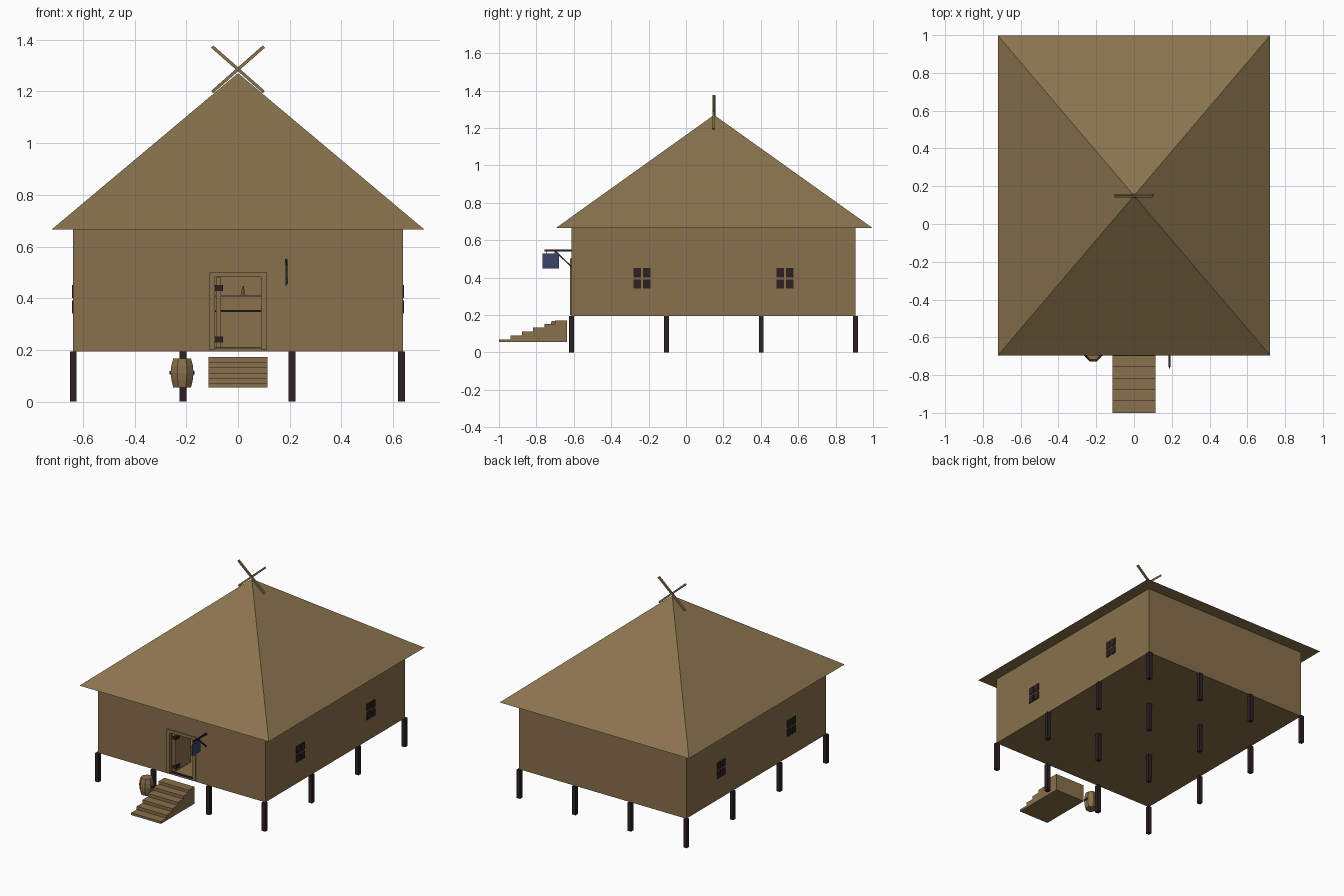
import bpy, bmesh, math
from mathutils import Vector

if "Cube" in bpy.data.objects:
    bpy.data.objects.remove(bpy.data.objects["Cube"])


def srgb(r, g, b):
    lin = lambda c: c / 12.92 if c <= 0.04045 else ((c + 0.055) / 1.055) ** 2.4
    return (lin(r / 255), lin(g / 255), lin(b / 255), 1)


def material(name, rgb):
    m = bpy.data.materials.new(name)
    m.diffuse_color = srgb(*rgb)
    m.use_nodes = True
    m.node_tree.nodes["Principled BSDF"].inputs["Base Color"].default_value = m.diffuse_color
    return m


WOOD = material("brown wood", (137, 112, 76))
THATCH = material("straw thatch", (138, 116, 78))
DARK = material("dark timber", (46, 33, 34))
IRON = material("black iron", (36, 36, 42))
BLUE = material("blue sign paint", (58, 70, 105))


def finish(name, bm, mat):
    bmesh.ops.recalc_face_normals(bm, faces=bm.faces)
    me = bpy.data.meshes.new(name)
    bm.to_mesh(me)
    bm.free()
    me.materials.append(mat)
    ob = bpy.data.objects.new(name, me)
    bpy.context.collection.objects.link(ob)
    return ob


def box(name, mat, x0, x1, y0, y1, z0, z1):
    bm = bmesh.new()
    bmesh.ops.create_cube(bm, size=1)
    for v in bm.verts:
        v.co = Vector(((x0 + x1) / 2 + v.co.x * (x1 - x0),
                       (y0 + y1) / 2 + v.co.y * (y1 - y0),
                       (z0 + z1) / 2 + v.co.z * (z1 - z0)))
    return finish(name, bm, mat)


def beam(name, mat, a, b, w):
    """Square bar from a to b."""
    a, b = Vector(a), Vector(b)
    bm = bmesh.new()
    bmesh.ops.create_cube(bm, size=1)
    rot = (b - a).to_track_quat('Z', 'X')
    for v in bm.verts:
        v.co = (a + b) / 2 + rot @ Vector((v.co.x * w, v.co.y * w, v.co.z * (b - a).length))
    return finish(name, bm, mat)


def prism(name, mat, pts, offset):
    """Extrude a flat outline by an offset."""
    bm = bmesh.new()
    f = bm.faces.new([bm.verts.new(p) for p in pts])
    ext = bmesh.ops.extrude_face_region(bm, geom=[f])
    bmesh.ops.translate(bm, vec=offset, verts=[v for v in ext["geom"] if isinstance(v, bmesh.types.BMVert)])
    return finish(name, bm, mat)


def lathe(name, mat, center, profile, sides):
    """Turned shape from (radius, height) pairs, with flat ends."""
    bm = bmesh.new()
    rings = []
    for r, z in profile:
        rings.append([bm.verts.new((center[0] + r * math.cos((i + 0.5) * math.tau / sides),
                                    center[1] + r * math.sin((i + 0.5) * math.tau / sides), z))
                      for i in range(sides)])
    for lo, hi in zip(rings, rings[1:]):
        for i in range(sides):
            j = (i + 1) % sides
            bm.faces.new((lo[i], lo[j], hi[j], hi[i]))
    bm.faces.new(rings[0])
    bm.faces.new(rings[-1])
    return finish(name, bm, mat)


# House body
X, Y0, Y1, Z0, Z1, T = 0.637, -0.612, 0.907, 0.195, 0.666, 0.015
box("floor", WOOD, -X, X, Y0, Y1, Z0, 0.205)
box("back_wall", WOOD, -X, X, Y1 - T, Y1, 0.205, Z1)
for s, side in ((-1, "left"), (1, "right")):
    a, b = sorted((s * X, s * (X - T)))
    box(side + "_wall", WOOD, a, b, Y0 + T, Y1 - T, 0.205, Z1)
D, DT = 0.088, 0.482
outline = [(-X, 0.205), (-D, 0.205), (-D, DT), (D, DT), (D, 0.205), (X, 0.205), (X, Z1), (-X, Z1)]
prism("front_wall", WOOD, [(x, Y0, z) for x, z in outline], (0, T, 0))

# Pyramid roof with flat underside
bm = bmesh.new()
base = [bm.verts.new(p) for p in ((-0.72, -0.695, Z1), (0.72, -0.695, Z1), (0.72, 0.997, Z1), (-0.72, 0.997, Z1))]
apex = bm.verts.new((0, 0.15, 1.27))
bm.faces.new(base)
for i in range(4):
    bm.faces.new((base[i], base[(i + 1) % 4], apex))
finish("roof", bm, THATCH)

# Crossed poles on the roof tip
for s in (-1, 1):
    beam("roof_pole", WOOD, (s * 0.1, 0.15 + s * 0.003, 1.373), (-s * 0.1, 0.15 + s * 0.003, 1.197), 0.012)

# Grid of stilts
for x in (-0.637, -0.213, 0.209, 0.632):
    for y in (-0.613, -0.105, 0.402, 0.907):
        box("stilt", DARK, x - 0.013, x + 0.013, y - 0.013, y + 0.013, 0, 0.195)

# Door frame, open door and threshold
F = 0.11
frame = [(-F, 0.2), (-D, 0.2), (-D, DT), (D, DT), (D, 0.2), (F, 0.2), (F, 0.502), (-F, 0.502)]
prism("door_frame", WOOD, [(x, Y0 - 0.007, z) for x, z in frame], (0, 0.028, 0))
box("door", WOOD, -0.085, -0.065, -0.59, -0.42, 0.21, 0.48)
for z in (0.24, 0.44):
    box("door_hinge", DARK, -0.088, -0.058, -0.592, -0.55, z - 0.012, z + 0.012)
box("threshold", IRON, -D, D, Y0, Y0 + 0.02, 0.203, 0.21)

# Counter inside with a rail and a bottle
box("counter", WOOD, -0.3, 0.3, 0.1, 0.2, 0.205, 0.405)
box("counter_top", WOOD, -0.31, 0.31, 0.09, 0.21, 0.405, 0.413)
box("counter_rail", DARK, -0.3, 0.3, 0.09, 0.1, 0.347, 0.354)
lathe("bottle", WOOD, (0.02, 0.15), [(0.009, 0.413), (0.009, 0.43), (0.004, 0.437), (0.004, 0.447)], 6)

# Four-pane side windows
for s in (-1, 1):
    for y in (-0.235, 0.53):
        for dy in (-0.025, 0.025):
            for dz in (-0.03, 0.03):
                a, b = sorted((s * (X - 0.001), s * (X + 0.005)))
                box("window_pane", DARK, a, b, y + dy - 0.02, y + dy + 0.02,
                    0.396 + dz - 0.025, 0.396 + dz + 0.025)

# Stairs
steps = [-1.0, -0.938, -0.877, -0.817, -0.757, -0.7, -0.637]
heights = [0.07, 0.091, 0.112, 0.133, 0.153, 0.172]
side = [(steps[0], 0.055)]
for i, h in enumerate(heights):
    side += [(steps[i], h), (steps[i + 1], h)]
side.append((steps[-1], 0.055))
prism("stairs", WOOD, [(-0.114, y, z) for y, z in side], (0.228, 0, 0))

# Barrel with side handles
B = (-0.216, -0.684)
lathe("barrel", WOOD, B, [(0.037, 0.055), (0.045, 0.085), (0.048, 0.112), (0.045, 0.14), (0.037, 0.168)], 8)
for s in (-1, 1):
    x = B[0] + s * 0.043
    box("barrel_handle", DARK, x - 0.005, x + 0.005, B[1] - 0.016, B[1] + 0.016, 0.106, 0.118)

# Hanging sign on an iron bracket
S = 0.187
box("sign_arm", IRON, S - 0.005, S + 0.005, -0.757, Y0, 0.541, 0.551)
beam("sign_brace", IRON, (S, -0.7, 0.543), (S, Y0, 0.458), 0.007)
box("sign_board", BLUE, S - 0.003, S + 0.003, -0.766, -0.678, 0.45, 0.528)
for y in (-0.745, -0.7):
    box("sign_hook", IRON, S - 0.002, S + 0.002, y - 0.002, y + 0.002, 0.526, 0.543)
